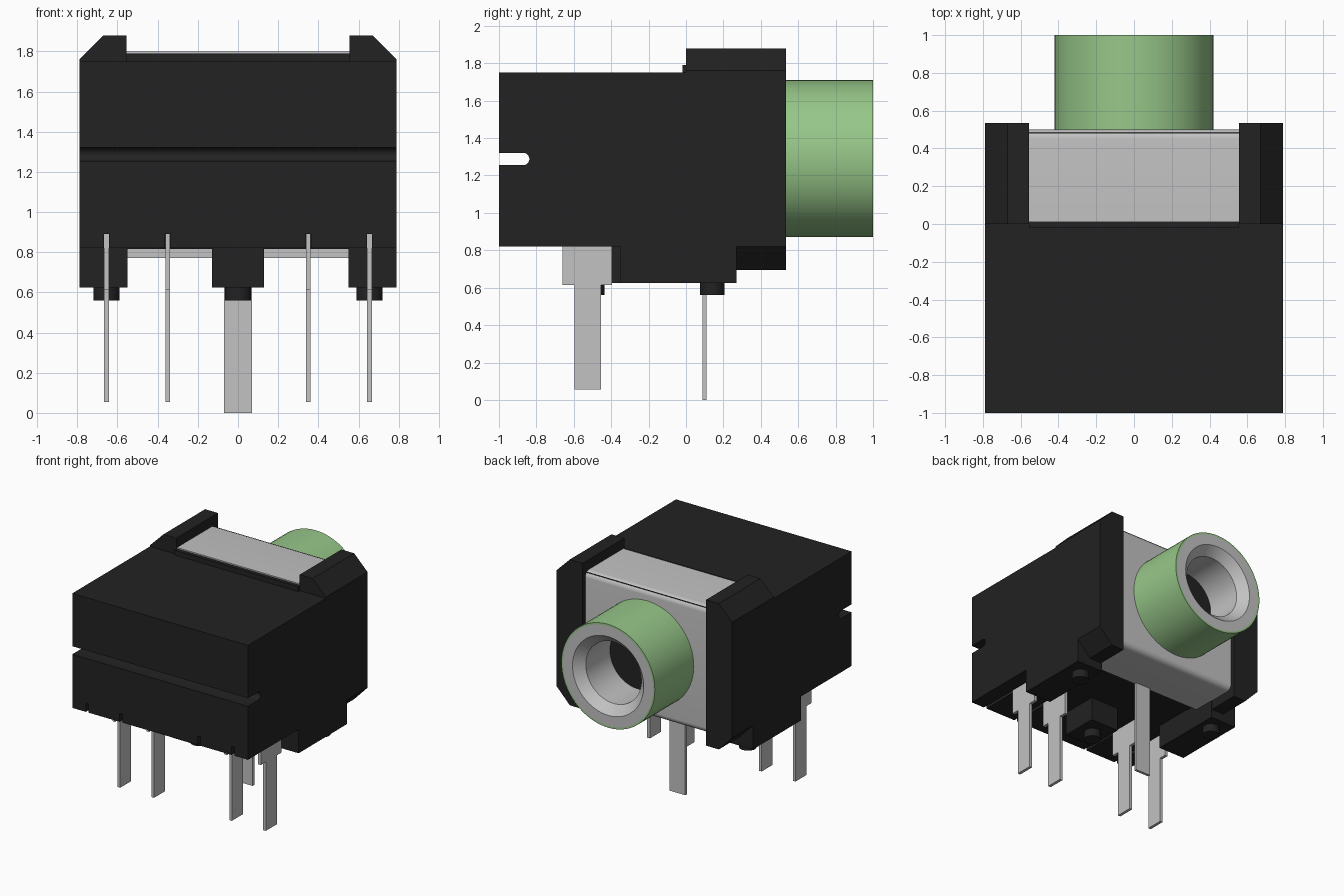
import bpy, bmesh, math
from mathutils import Matrix, Vector

cube = bpy.data.objects.get("Cube")
if cube:
    bpy.data.objects.remove(cube, do_unlink=True)


def material(name, rgb, rough):
    m = bpy.data.materials.new(name)
    m.use_nodes = True
    m.diffuse_color = (*rgb, 1)
    b = m.node_tree.nodes["Principled BSDF"]
    b.inputs["Base Color"].default_value = (*rgb, 1)
    b.inputs["Roughness"].default_value = rough
    return m


BLACK = material("black plastic", (0.016, 0.016, 0.016), 0.6)
METAL = material("grey metal", (0.54, 0.54, 0.54), 0.5)
GREEN = material("green plastic", (0.31, 0.57, 0.25), 0.5)


def finish(name, bm, mats, smooth=False):
    bmesh.ops.recalc_face_normals(bm, faces=bm.faces)
    me = bpy.data.meshes.new(name)
    bm.to_mesh(me)
    bm.free()
    ob = bpy.data.objects.new(name, me)
    bpy.context.collection.objects.link(ob)
    for m in mats:
        me.materials.append(m)
    if smooth:
        bpy.ops.object.select_all(action="DESELECT")
        ob.select_set(True)
        bpy.context.view_layer.objects.active = ob
        bpy.ops.object.shade_smooth_by_angle(angle=math.radians(35))
    return ob


def prism(name, pts, axis, a, b, mat, smooth=False):
    """Extrude a profile along x (points are y, z) or along y (points are x, z)."""
    bm = bmesh.new()
    place = (lambda p, t: (t, p[0], p[1])) if axis == "x" else (lambda p, t: (p[0], t, p[1]))
    face = bm.faces.new([bm.verts.new(place(p, a)) for p in pts])
    ext = bmesh.ops.extrude_face_region(bm, geom=[face])
    verts = [v for v in ext["geom"] if isinstance(v, bmesh.types.BMVert)]
    bmesh.ops.translate(bm, verts=verts, vec=place((0, 0), b - a))
    return finish(name, bm, [mat], smooth)


def box(name, x, y, z, mat):
    return prism(name, [(y[0], z[0]), (y[1], z[0]), (y[1], z[1]), (y[0], z[1])],
                 "x", x[0], x[1], mat)


def peg(name, x, y, z0, z1, r):
    bm = bmesh.new()
    bmesh.ops.create_cone(bm, cap_ends=True, segments=32, radius1=r, radius2=r,
                          depth=z1 - z0,
                          matrix=Matrix.Translation((x, y, (z0 + z1) / 2)))
    return finish(name, bm, [BLACK], True)


def arc(cx, cz, r, start, end, n=8):
    return [(cx + r * math.cos(math.radians(start + (end - start) * i / n)),
             cz + r * math.sin(math.radians(start + (end - start) * i / n)))
            for i in range(n + 1)]


PIN_X = (-0.655, -0.35, 0.35, 0.655)

# Main housing with a rounded groove across the front
groove = arc(-0.87, 1.288, 0.033, -90, 90)
housing = prism("housing", [(-1, 0.82), (0, 0.82), (0, 1.75), (-1, 1.75), (-1, 1.321)]
                + groove[::-1] + [(-1, 1.255)], "x", -0.79, 0.79, BLACK, True)

# Narrow pin slots in the front lower edge
for px in PIN_X:
    cutter = box("slot_cutter", (px - 0.013, px + 0.013), (-1.1, -0.6), (0.7, 0.89), BLACK)
    cutter.hide_render = True
    mod = housing.modifiers.new("slot", "BOOLEAN")
    mod.operation = "DIFFERENCE"
    mod.solver = "EXACT"
    mod.object = cutter
    bpy.context.view_layer.objects.active = housing
    bpy.ops.object.modifier_apply(modifier=mod.name)
    bpy.data.objects.remove(cutter, do_unlink=True)

# Rear core behind the metal shell
box("rear_core", (-0.555, 0.555), (-0.02, 0.485), (0.815, 1.79), BLACK)

# Side walls with bevelled outer edges, feet and locating pegs
for s, side in ((1, "left"), (-1, "right")):
    wall = [(0.555, 0.695), (0.67, 0.695), (0.79, 0.82),
            (0.79, 1.76), (0.67, 1.88), (0.555, 1.88)]
    prism(f"{side}_wall", [(s * x, z) for x, z in wall], "y", 0, 0.535, BLACK)
    box(f"{side}_foot", sorted((s * 0.55, s * 0.79)), (-0.35, 0.27), (0.625, 0.82), BLACK)
    peg(f"{side}_peg", s * 0.655, 0.14, 0.56, 0.64, 0.065)

# Front centre foot and peg
box("centre_foot", (-0.13, 0.13), (-0.66, -0.35), (0.625, 0.83), BLACK)
peg("centre_peg", 0, -0.5, 0.56, 0.64, 0.065)

# Bent metal shell wrapping top, back and underside
shell = ([(0.01, 1.80)] + arc(0.45, 1.75, 0.05, 90, 0) + arc(0.45, 0.82, 0.05, 0, -90)
         + [(0.09, 0.77), (0.09, 0.815), (0.48, 0.815), (0.48, 1.788), (0.01, 1.788)])
prism("metal_shell", shell, "x", -0.555, 0.555, METAL, True)

# Ground pin bent down from the shell
box("ground_pin", (-0.07, 0.07), (0.088, 0.11), (0, 0.79), METAL)

# Four contact pins with wide shoulders
for i, px in enumerate(PIN_X):
    outline = [(-0.595, 0.055), (-0.455, 0.055), (-0.455, 0.615), (-0.395, 0.615),
               (-0.395, 0.89), (-0.66, 0.89), (-0.66, 0.615), (-0.595, 0.615)]
    prism(f"contact_pin_{i + 1}", outline, "x", px - 0.012, px + 0.012, METAL)

# Socket barrel: green sleeve, metal rim and bore, dark floor
bm = bmesh.new()
profile = [(0, 0.49), (0.42, 0.49), (0.42, 1), (0.405, 1), (0.32, 1),
           (0.25, 0.93), (0.25, 0.62), (0, 0.62)]
vs = [bm.verts.new((r, y, 1.29)) for r, y in profile]
edges = [bm.edges.new(p) for p in zip(vs, vs[1:])]
bmesh.ops.spin(bm, geom=vs + edges, cent=(0, 0, 1.29), axis=(0, 1, 0),
               angle=2 * math.pi, steps=64, use_duplicate=False)
bmesh.ops.remove_doubles(bm, verts=bm.verts, dist=0.0005)
for f in bm.faces:
    reach = max(math.hypot(v.co.x, v.co.z - 1.29) for v in f.verts)
    floor = all(abs(v.co.y - 0.62) < 0.001 for v in f.verts)
    f.material_index = 0 if reach > 0.41 else 2 if floor else 1
finish("socket_barrel", bm, [GREEN, METAL, BLACK], True)
